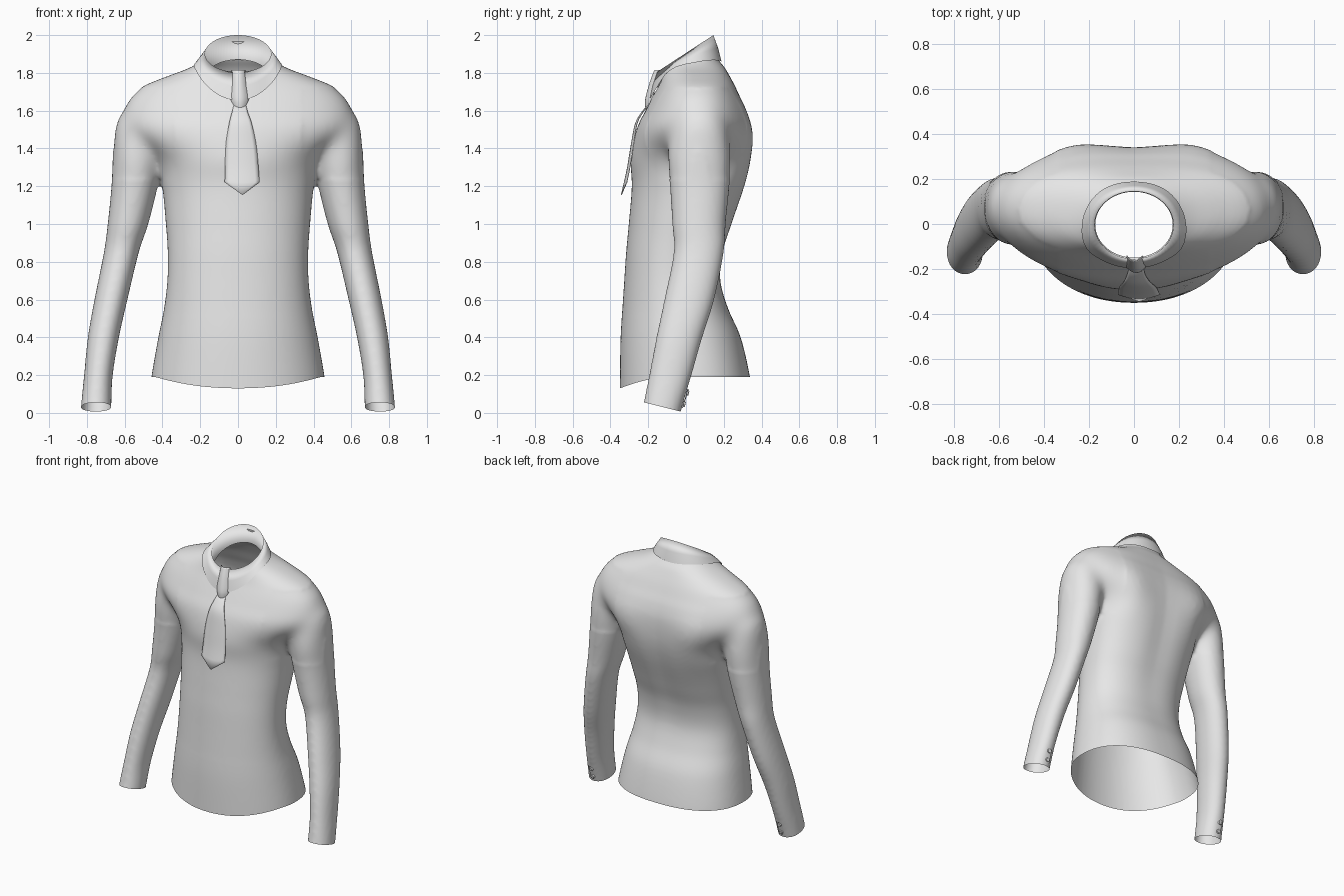
import bpy, bmesh, math
from mathutils import Vector
from mathutils.bvhtree import BVHTree

cube = bpy.data.objects.get("Cube")
if cube:
    bpy.data.objects.remove(cube, do_unlink=True)

# one plain cloth colour
cloth = bpy.data.materials.new("light grey cloth")
cloth.use_nodes = True
grey = (0.8, 0.8, 0.8, 1)
cloth.diffuse_color = grey
cloth.node_tree.nodes["Principled BSDF"].inputs["Base Color"].default_value = grey


def finish(bm, name, recalc=True):
    if recalc:
        bmesh.ops.recalc_face_normals(bm, faces=bm.faces[:])
    mesh = bpy.data.meshes.new(name)
    bm.to_mesh(mesh)
    bm.free()
    mesh.materials.append(cloth)
    for poly in mesh.polygons:
        poly.use_smooth = True
    obj = bpy.data.objects.new(name, mesh)
    bpy.context.collection.objects.link(obj)
    return obj


def refine(rows, steps=5):
    """Smoothly interpolate between rows of numbers."""
    out = []
    for i in range(len(rows) - 1):
        a, b, c, d = (rows[min(max(i + k, 0), len(rows) - 1)] for k in (-1, 0, 1, 2))
        for s in range(steps):
            t = s / steps
            out.append([q + t * (r - p) / 2 + t * t * (p - 2.5 * q + 2 * r - e / 2)
                        + t ** 3 * (1.5 * (q - r) + (e - p) / 2)
                        for p, q, r, e in zip(a, b, c, d)])
    return out + [list(rows[-1])]


def skin(bm, rings, closed=True):
    """Bridge rings of points with quads and return the vertex rings."""
    vr = [[bm.verts.new(p) for p in ring] for ring in rings]
    for lo, hi in zip(vr, vr[1:]):
        n = len(lo)
        for i in range(n if closed else n - 1):
            j = (i + 1) % n
            bm.faces.new((lo[i], lo[j], hi[j], hi[i]))
    return vr


def superellipse(z, x0, x1, y0, y1, front_power, back_power, sides=64):
    pts = []
    for i in range(sides):
        a = math.tau * i / sides
        c, s = math.cos(a), math.sin(a)
        power = 2 / (back_power if s > 0 else front_power)
        x = (x0 + x1) / 2 + (x1 - x0) / 2 * math.copysign(abs(c) ** power, c)
        y = (y0 + y1) / 2 + (y1 - y0) / 2 * math.copysign(abs(s) ** power, s)
        pts.append(Vector((x, y, z)))
    return pts


def solid(name, rings):
    bm = bmesh.new()
    vr = skin(bm, rings)
    bm.faces.new(vr[0])
    bm.faces.new(vr[-1])
    return finish(bm, name)


# torso: height, half width, front, back
torso_rows = [
    (0.08, 0.47, -0.35, 0.35), (0.2, 0.457, -0.35, 0.337), (0.4, 0.422, -0.347, 0.29),
    (0.55, 0.392, -0.337, 0.225), (0.7, 0.374, -0.327, 0.185), (0.85, 0.372, -0.317, 0.2),
    (1.0, 0.382, -0.303, 0.25), (1.2, 0.402, -0.287, 0.318), (1.35, 0.44, -0.293, 0.348),
    (1.5, 0.605, -0.262, 0.347), (1.6, 0.605, -0.215, 0.322), (1.67, 0.57, -0.18, 0.29),
    (1.73, 0.5, -0.15, 0.262), (1.78, 0.38, -0.135, 0.235), (1.83, 0.25, -0.13, 0.205),
    (1.88, 0.18, -0.13, 0.165), (1.95, 0.165, -0.13, 0.145), (2.08, 0.16, -0.13, 0.14)]
torso_rings = []
for z, w, front, back in refine(torso_rows):
    ring = superellipse(z, -w, w, front, back, 2.1, 2.4)
    # shoulder blades and spine groove
    groove = 0.016 * math.exp(-((z - 1.2) / 0.4) ** 2)
    blade = 0.025 * math.exp(-((z - 1.4) / 0.2) ** 2)
    for p in ring:
        if p.y > 0.1:
            p.y += blade * math.exp(-((abs(p.x) - 0.28) / 0.12) ** 2)
            p.y -= groove * math.exp(-(p.x / 0.1) ** 2)
    torso_rings.append(ring)
torso = solid("torso_form", torso_rings)

# sleeves: height, inner side, outer side, front, back
sleeve_rows = [
    (1.62, 0.44, 0.585, 0.0, 0.15), (1.57, 0.4, 0.632, -0.045, 0.195),
    (1.5, 0.38, 0.653, -0.08, 0.223), (1.35, 0.4, 0.663, -0.1, 0.238),
    (1.2, 0.425, 0.67, -0.085, 0.23), (1.0, 0.475, 0.69, -0.073, 0.21),
    (0.85, 0.525, 0.71, -0.065, 0.2), (0.6, 0.585, 0.76, -0.115, 0.15),
    (0.4, 0.63, 0.795, -0.157, 0.087), (0.2, 0.663, 0.815, -0.195, 0.03),
    (0.05, 0.67, 0.83, -0.225, -0.015), (-0.08, 0.675, 0.84, -0.25, -0.05)]
helpers = [torso]
for side in (1, -1):
    rings = [superellipse(z, side * a, side * b, f, k, 2.1, 2.1, 40)
             for z, a, b, f, k in refine(sleeve_rows)]
    helpers.append(solid("sleeve_form", rings))
    union = torso.modifiers.new("sleeve", "BOOLEAN")
    union.operation = "UNION"
    union.solver = "EXACT"
    union.object = helpers[-1]

# blend the forms into one garment
remesh = torso.modifiers.new("blend", "REMESH")
remesh.mode = "VOXEL"
remesh.voxel_size = 0.013
relax = torso.modifiers.new("relax", "SMOOTH")
relax.iterations = 10
bpy.context.view_layer.update()
blended = torso.evaluated_get(bpy.context.evaluated_depsgraph_get())
bm = bmesh.new()
bm.from_mesh(blended.to_mesh())
blended.to_mesh_clear()
for obj in helpers:
    bpy.data.objects.remove(obj, do_unlink=True)

# soften the armholes so that shoulder and sleeve flow together
armholes = [v for v in bm.verts if 0.34 < abs(v.co.x) < 0.66 and 1.24 < v.co.z < 1.72]
for _ in range(40):
    bmesh.ops.smooth_vert(bm, verts=armholes, factor=0.5,
                          use_axis_x=True, use_axis_y=True, use_axis_z=True)


def trim(point, normal, inside):
    """Cut away everything beyond a plane, within one region."""
    faces = [f for f in bm.faces if inside(f.calc_center_median())]
    parts = set(faces)
    for f in faces:
        parts.update(f.edges, f.verts)
    bmesh.ops.bisect_plane(bm, geom=list(parts), plane_co=point, plane_no=normal,
                           clear_outer=True)


# open the hem, the cuffs and the neck
trim((0, 0, 0.19), (0, 0, -1), lambda c: abs(c.x) < 0.55 and c.z < 0.5)
trim((0, -0.12, 0.03), (0, -0.25, -1), lambda c: abs(c.x) > 0.55 and c.z < 0.3)
trim((0, 0.02, 1.86), (0, -0.65, 0.75),
     lambda c: c.z > 1.55 and (c.x / 0.2) ** 2 + (c.y / 0.175) ** 2 < 1)

# the front of the hem hangs lower
for v in bm.verts:
    if abs(v.co.x) < 0.55 and v.co.z < 0.5 and v.co.y < -0.1:
        drop = min((-0.1 - v.co.y) / 0.25, 1) ** 1.6
        v.co.z -= 0.06 * drop * (0.5 - v.co.z) / 0.31
surface = BVHTree.FromBMesh(bm)
finish(bm, "shirt_body", recalc=False)

# folded collar: flap lying on the shirt, rim, and inner band
flap, middle, rim, band = [], [], [], []
for i in range(64):
    a = math.tau * i / 64
    s, c = math.sin(a), math.cos(a)
    low = Vector((0.212 * s, 0.003 - 0.19 * c, 1.865 - 0.215 * ((1 + c) / 2) ** 2))
    spot, normal, _, _ = surface.find_nearest(low)
    low = spot + normal * 0.008
    top = Vector((0.175 * s, -0.005 - 0.15 * c, 1.902 - 0.098 * c))
    flap.append(low)
    middle.append(low.lerp(top, 0.5) + Vector((s, -c, 0)) * 0.004)
    rim.append(top)
    band.append(Vector((0.172 * s, -0.003 - 0.146 * c, 1.77 - 0.1 * c)))
bm = bmesh.new()
skin(bm, [flap, middle, rim, band])
finish(bm, "collar")


def strip(name, rows, curl, tip=()):
    """Curved cloth strip; rows hold height, centre x, half width, y."""
    bm = bmesh.new()
    across = [k / 4 - 1 for k in range(9)]
    skin(bm, [[(x + w * u, y + curl * w * u * u, z) for u in across]
              for z, x, w, y in refine(rows) + list(tip)], closed=False)
    obj = finish(bm, name)
    thick = obj.modifiers.new("thickness", "SOLIDIFY")
    thick.thickness = 0.004
    thick.offset = 0


# tie: knot, and blade with a pointed tip
strip("tie_knot", [(1.815, 0.003, 0.035, -0.165), (1.75, 0.005, 0.041, -0.19),
                   (1.67, 0.008, 0.052, -0.212), (1.63, 0.01, 0.042, -0.215),
                   (1.6, 0.01, 0.03, -0.21)], 0.7)
strip("tie_blade", [(1.63, 0.01, 0.032, -0.2), (1.59, 0.01, 0.042, -0.235),
                    (1.53, 0.013, 0.06, -0.268), (1.42, 0.016, 0.08, -0.29),
                    (1.3, 0.02, 0.088, -0.31), (1.22, 0.022, 0.092, -0.327)], 0.15,
      tip=[(1.155, 0.024, 0.002, -0.342)])

# cuff buttons and their plackets on the back of each sleeve
for side, label in ((1, "left"), (-1, "right")):
    spots = []
    for z in (0.035, 0.1):
        spot, normal, _, _ = surface.find_nearest(Vector((side * 0.75, 0.03, z)))
        spots.append((spot, normal))
        bm = bmesh.new()
        bmesh.ops.create_cone(bm, cap_ends=True, segments=16, radius1=0.016,
                              radius2=0.013, depth=0.012)
        turn = normal.to_track_quat("Z", "Y").to_matrix().to_4x4()
        turn.translation = spot + normal * 0.008
        bmesh.ops.transform(bm, matrix=turn, verts=bm.verts[:])
        button = finish(bm, label + "_cuff_button")
        for poly in button.data.polygons:
            poly.use_smooth = False
    bm = bmesh.new()
    (low, n), (high, m) = spots
    wide, reach = Vector((0.022, 0, 0)), (high - low) * 0.35
    skin(bm, [[p - wide, p + n * 0.005, p + wide]
              for p in (low - reach + n * 0.003, high + reach + n * 0.003)], closed=False)
    finish(bm, label + "_cuff_placket")
